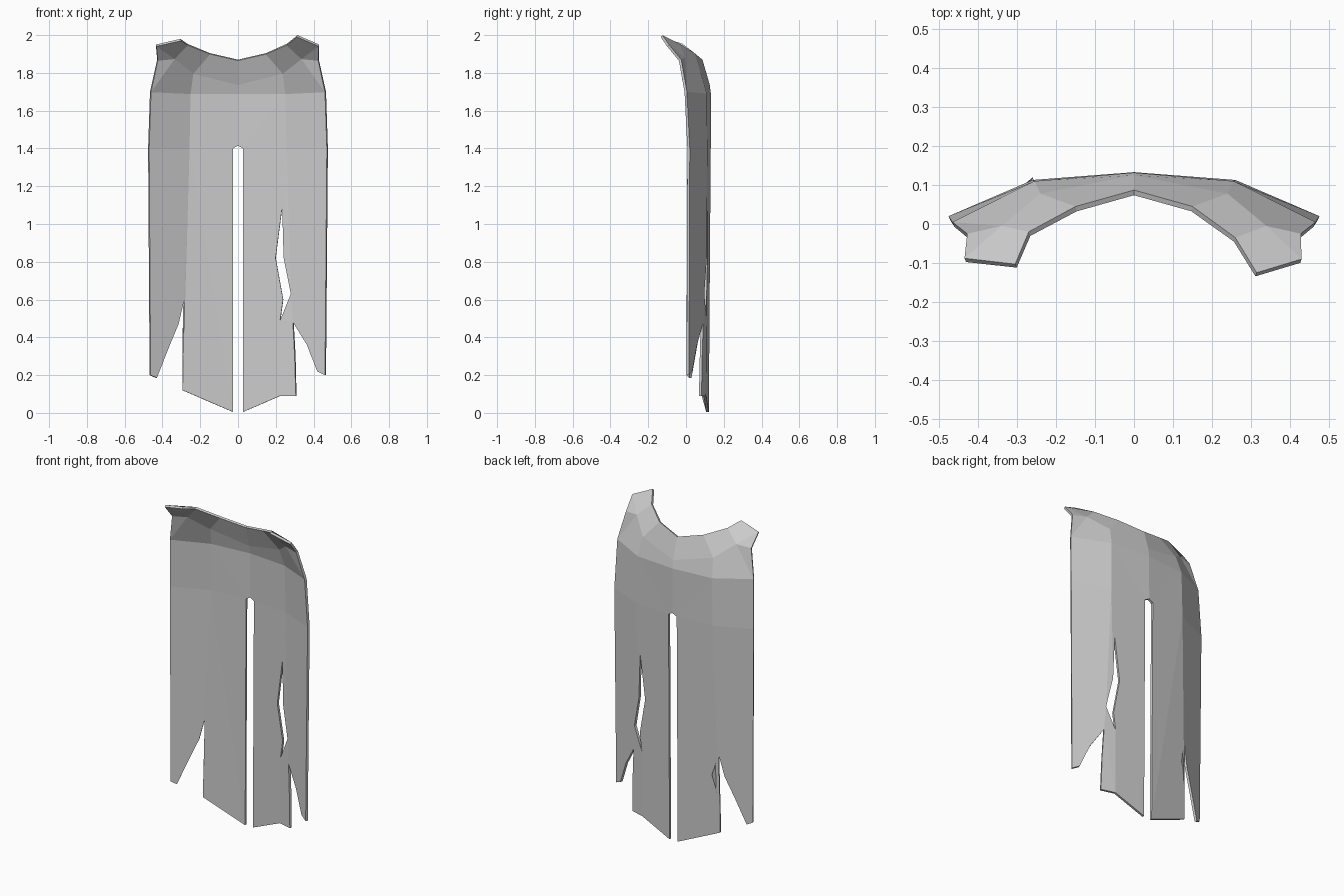
import bpy, bmesh

old = bpy.data.objects.get("Cube")
if old:
    bpy.data.objects.remove(old, do_unlink=True)

cloth = bpy.data.materials.new("grey_cloth")
cloth.use_nodes = True
GREY = (0.6, 0.6, 0.6, 1)
cloth.diffuse_color = GREY
cloth.node_tree.nodes["Principled BSDF"].inputs["Base Color"].default_value = GREY

bm = bmesh.new()
cache = {}


def vert(p):
    """Share vertices that lie at the same place."""
    key = tuple(round(c, 4) for c in p)
    if key not in cache:
        cache[key] = bm.verts.new(key)
    return cache[key]


def drape(x, z):
    """Curved section of the hanging cloth, leaning slightly forward at the hem."""
    a = abs(x)
    y = 0.133 - 0.077 * a if a < 0.26 else 0.113 - 0.43 * (a - 0.26)
    return y - 0.01 * (1 - z / 1.4)


def panel(side, outline):
    bm.faces.new([vert((side * x, drape(x, z), z)) for x, z in outline])


def yoke(side, collar):
    """Shoulder part: neck line, fold points and chest row."""
    p = {
        "neck": (0, 0.087, 1.87), "neck_side": (0.15, 0.045, 1.905),
        "spine": (0, 0.125, 1.74), "blade": (0.24, 0.078, 1.80),
        "shoulder": (0.34, -0.005, 1.88), "arm": (0.428, -0.025, 1.87),
        "row_mid": (0, 0.132, 1.69), "row_fold": (0.255, 0.11, 1.69),
        "row_edge": (0.466, 0.005, 1.70),
        "slit": (0, drape(0, 1.415), 1.415), "slit_edge": (0.028, drape(0.028, 1.4), 1.40),
        "fold": (0.26, drape(0.26, 1.4), 1.40), "edge": (0.476, drape(0.476, 1.4), 1.40),
    }
    p.update(collar)
    for names in (
        "neck neck_side blade spine", "spine blade row_fold row_mid",
        "neck_side collar_in shoulder blade", "collar_in collar_tip collar_out shoulder",
        "shoulder collar_out arm", "blade shoulder row_edge row_fold",
        "shoulder arm row_edge", "row_mid row_fold fold slit_edge slit",
        "row_fold row_edge edge fold",
    ):
        bm.faces.new([vert((side * p[n][0], p[n][1], p[n][2])) for n in names.split()])


# Shoulders with uneven collar points
yoke(1, {"collar_in": (0.26, -0.035, 1.955), "collar_tip": (0.315, -0.125, 2.0),
         "collar_out": (0.43, -0.09, 1.95)})
yoke(-1, {"collar_in": (0.27, -0.02, 1.955), "collar_tip": (0.305, -0.103, 1.98),
          "collar_out": (0.435, -0.088, 1.95)})

# Left half: a long hole on the fold, then a torn hem
top_in, top_fold, top_edge = (0.028, 1.4), (0.26, 1.4), (0.476, 1.4)
hole_top, hole_end, tear = (0.235, 1.09), (0.225, 0.49), (0.295, 0.48)
panel(1, [top_in, top_fold, hole_top, (0.2, 0.82), (0.24, 0.6), hole_end, tear,
          (0.305, 0.3), (0.31, 0.09), (0.225, 0.09), (0.028, 0.005)])
panel(1, [top_fold, top_edge, (0.466, 0.2), (0.425, 0.22), (0.37, 0.36), tear,
          hole_end, (0.285, 0.63), (0.245, 0.82), hole_top])

# Right half: one deep tear in the hem
tear = (0.29, 0.6)
panel(-1, [top_in, top_fold, tear, (0.255, 0.48), (0.295, 0.3), (0.295, 0.12),
           (0.028, 0.005)])
panel(-1, [top_fold, top_edge, (0.468, 0.2), (0.435, 0.185), (0.37, 0.35),
           (0.32, 0.47), tear])

# Outward is towards the back
bmesh.ops.triangulate(bm, faces=[f for f in bm.faces if len(f.verts) > 4])
bmesh.ops.recalc_face_normals(bm, faces=bm.faces)
if sum(f.normal.y * f.calc_area() for f in bm.faces) < 0:
    bmesh.ops.reverse_faces(bm, faces=bm.faces)

mesh = bpy.data.meshes.new("cape")
bm.to_mesh(mesh)
bm.free()
mesh.materials.append(cloth)
cape = bpy.data.objects.new("cape", mesh)
bpy.context.collection.objects.link(cape)

# Cloth thickness
solid = cape.modifiers.new("thickness", "SOLIDIFY")
solid.thickness = 0.014
solid.offset = -1
